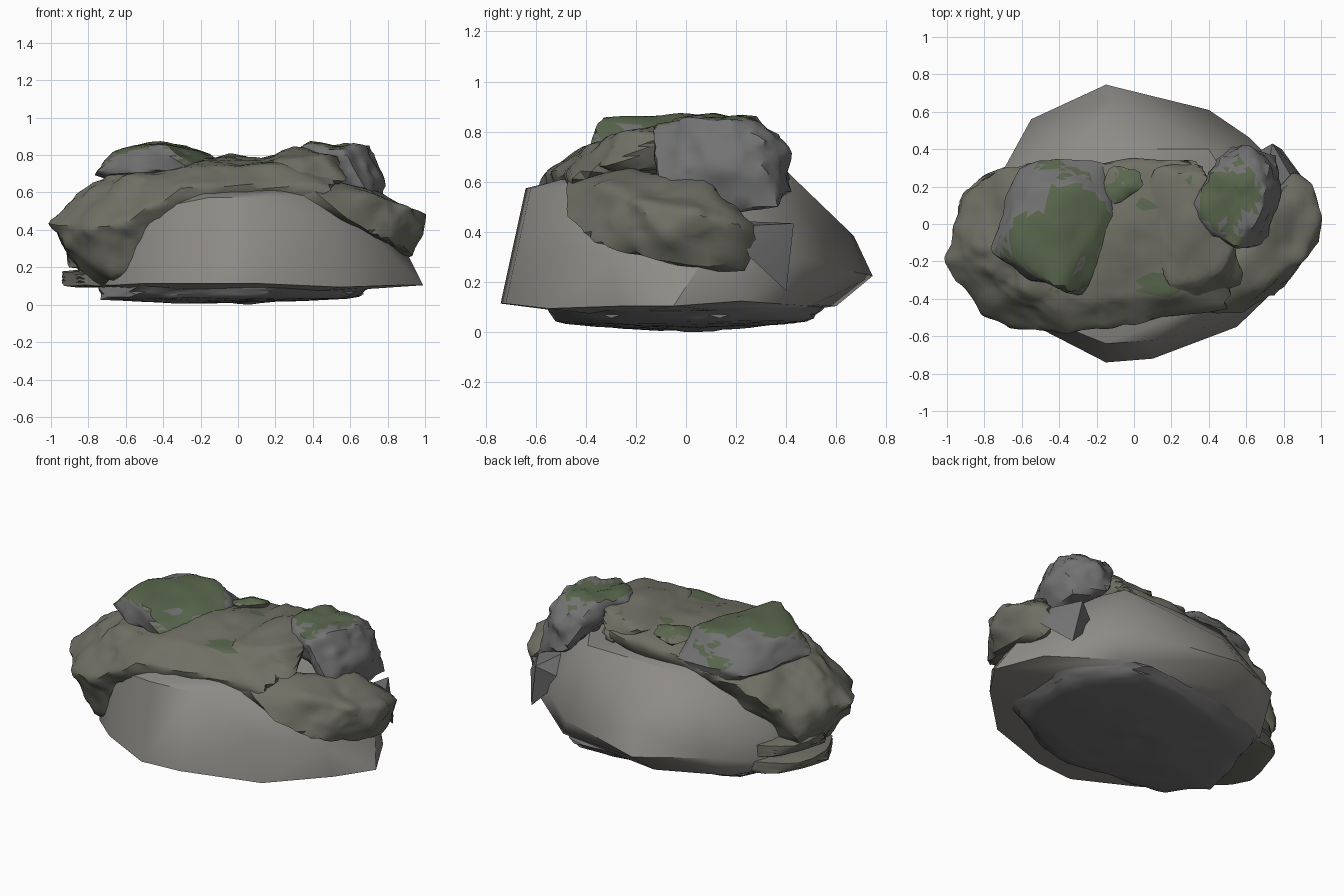
import bpy, bmesh
from mathutils import Vector, noise
from mathutils.bvhtree import BVHTree


def mat(name, r, g, b):
    m = bpy.data.materials.new(name)
    m.diffuse_color = (r, g, b, 1)
    return m


STONE = mat("pale_stone", 0.27, 0.26, 0.24)
OLIVE = mat("lichen_stone", 0.16, 0.16, 0.13)
SLATE = mat("grey_stone", 0.17, 0.17, 0.17)
MOSS = mat("moss", 0.10, 0.135, 0.075)


def hull(points):
    bm = bmesh.new()
    for p in points:
        bm.verts.new(p)
    res = bmesh.ops.convex_hull(bm, input=bm.verts[:])
    junk = {g for g in res["geom_interior"] + res["geom_unused"]
            if isinstance(g, bmesh.types.BMVert)}
    bmesh.ops.delete(bm, geom=list(junk), context='VERTS')
    bmesh.ops.recalc_face_normals(bm, faces=bm.faces[:])
    return bm


def rock(name, points, stone, rough=0.0, moss=2.0, detail=4, scale=5.0):
    """Hull of a few points; if rough, wrapped by a fine sphere and weathered."""
    bm = hull(points)
    if rough:
        tree = BVHTree.FromBMesh(bm)
        mid = sum((Vector(p) for p in points), Vector()) / len(points)
        size = [max(p[i] for p in points) - min(p[i] for p in points) for i in range(3)]
        bm.free()
        bm = bmesh.new()
        bmesh.ops.create_icosphere(bm, subdivisions=detail, radius=1)
        for v in bm.verts:
            ray = Vector([c * s for c, s in zip(v.co, size)]).normalized()
            hit = tree.ray_cast(mid, ray)[0]
            if hit:
                n = noise.fractal(hit * scale, 1.0, 2.0, 3)
                v.co = hit + ray * (rough * max(-1.2, min(n, 0.7)))
            else:
                v.co = mid
    bm.normal_update()
    me = bpy.data.meshes.new(name)
    # Moss grows on ledges facing up
    for f in bm.faces:
        patch = noise.noise(f.calc_center_median() * 4) * 0.35
        f.material_index = 1 if f.normal.z + patch > moss else 0
    bm.to_mesh(me)
    bm.free()
    ob = bpy.data.objects.new(name, me)
    bpy.context.collection.objects.link(ob)
    me.materials.append(stone)
    me.materials.append(MOSS)
    bpy.ops.object.select_all(action='DESELECT')
    ob.select_set(True)
    bpy.context.view_layer.objects.active = ob
    bpy.ops.object.shade_smooth_by_angle(angle=0.7)
    return ob


# Main smooth boulder: broad foot, sloping back, steep front
rock("boulder_base", [
    (-.15, -.74, .11), (.1, -.72, .11), (.55, -.55, .09), (.85, -.26, .1), (.99, -.05, .1),
    (.85, .22, .12), (.5, .5, .1), (-.2, .6, .1), (-.6, .42, .1), (-.8, .1, .1),
    (-.68, -.4, .1), (-.5, -.56, .11), (-.15, .745, .22), (.4, .61, .25), (-.55, .56, .25),
    (-.1, .67, .38), (.62, .46, .3), (.86, .12, .36), (.8, -.3, .28), (.5, -.52, .35),
    (-.15, -.64, .57), (.12, -.62, .57), (-.5, -.5, .5), (-.75, -.2, .4), (-.72, .25, .35),
    (-.3, .4, .64), (.4, .4, .64), (.65, 0, .6), (.5, -.38, .58), (-.2, -.5, .605), (.2, -.5, .605),
    (-.4, -.35, .06), (.4, -.3, .06), (.3, .3, .06), (-.4, .3, .06)], STONE)

# Weathered cap that drops over the left end
rock("weathered_cap", [
    (-1.01, -.2, .43), (-.95, 0, .46), (-.9, .16, .32), (-.82, -.49, .4), (-.64, -.56, .42),
    (-.45, -.57, .53), (-.27, -.56, .63), (-.75, -.2, .06), (-.67, -.46, .13), (-.85, .1, .2),
    (-.8, .25, .5), (-.6, .33, .62), (-.82, -.15, .63), (-.7, -.1, .71), (-.6, -.35, .69),
    (-.2, -.42, .74), (.2, -.37, .75), (0, .34, .74), (.4, .36, .72), (.5, -.3, .69),
    (.52, -.45, .61), (.1, -.52, .64), (-.1, 0, .79), (.12, 0, .79), (-.93, -.3, .3)],
    OLIVE, 0.035, 1.15, 5)

# Slab sliding down the right end
rock("right_slab", [
    (.25, -.46, .64), (.4, -.47, .6), (.55, -.49, .46), (.78, -.36, .35), (.9, -.15, .27),
    (.92, .1, .24), (.85, .27, .23), (1., -.08, .38), (.99, .02, .48), (.96, .18, .43),
    (.85, .3, .4), (.75, .1, .6), (.72, -.32, .58), (.55, -.2, .66), (.9, -.2, .52)],
    OLIVE, 0.03, 1.1)

# Humps along the top
rock("left_hump", [
    (-.79, -.15, .69), (-.62, .3, .68), (-.5, .34, .7), (-.15, .35, .68), (-.07, 0, .74),
    (-.19, -.3, .72), (-.26, -.39, .71), (-.6, -.29, .7), (-.67, 0, .82), (-.42, .05, .865),
    (-.4, -.35, .86), (-.3, .2, .85), (-.13, .1, .8), (-.65, -.2, .8), (-.55, .2, .83),
    (-.5, .3, .58)], SLATE, 0.022, 0.75)
rock("middle_hump", [
    (.02, -.1, .74), (.2, -.32, .77), (.45, -.27, .8), (.3, 0, .83), (.4, .25, .83),
    (.1, .3, .77), (.55, -.1, .79), (.6, -.32, .64), (.25, -.45, .65), (.3, .38, .65)],
    OLIVE, 0.025, 1.1)
rock("right_knob", [
    (.34, .1, .82), (.43, .3, .865), (.42, -.05, .86), (.55, -.12, .83), (.69, .1, .84),
    (.7, .27, .83), (.63, .4, .74), (.77, .32, .66), (.77, .05, .62), (.68, -.12, .6),
    (.5, .45, .6), (.75, .37, .48), (.4, -.08, .74), (.72, 0, .46)],
    SLATE, 0.04, 0.85, 4, 7)
rock("small_top_stone", [
    (-.19, .15, .76), (-.1, .09, .78), (.05, .2, .79), (.04, .28, .77), (-.14, .34, .74),
    (-.05, .2, .81), (0, .2, .7)], OLIVE, 0.012, 0.7, 3)

# Layered ledges low on the left end
for i, (dx, z) in enumerate(((0, .09), (.03, .19))):
    rock(f"left_ledge_{i + 1}", [
        (x + dx, y, z + h) for h in (0, .09) for x, y in
        ((-.96 + (.1 - h) * .8, .12), (-.94, -.06), (-.8, .27), (-.5, .38), (-.55, -.3), (-.84, -.25))],
        OLIVE, 0.018, 1.2, 3)

# Broken fin and shards behind the right end
rock("right_fin", [
    (.86, .22, .42), (.74, .43, .43), (.79, .4, .16), (.9, .25, .3), (.6, .35, .35), (.7, .2, .44)], SLATE)

# Craggy underside
rock("underside", [
    (-.74, -.2, .02), (-.55, -.42, .03), (.1, -.5, .03), (.55, -.3, .03), (.65, .1, .03),
    (.4, .5, .04), (-.2, .42, .03), (-.6, .3, .04), (-.3, -.1, 0), (0, .05, 0),
    (-.75, -.1, .1), (-.5, -.5, .1), (.2, -.56, .1), (.7, -.3, .1), (.72, .2, .1),
    (.4, .55, .1), (-.3, .5, .1), (-.65, .35, .1), (0, 0, .2)], SLATE, 0.025, 2, 4, 6)

# Rest the whole rock on the ground
bpy.context.view_layer.update()
obs = [o for o in bpy.context.scene.objects if o.type == 'MESH']
low = min(v.co.z for o in obs for v in o.data.vertices)
for o in obs:
    for v in o.data.vertices:
        v.co.z -= low
